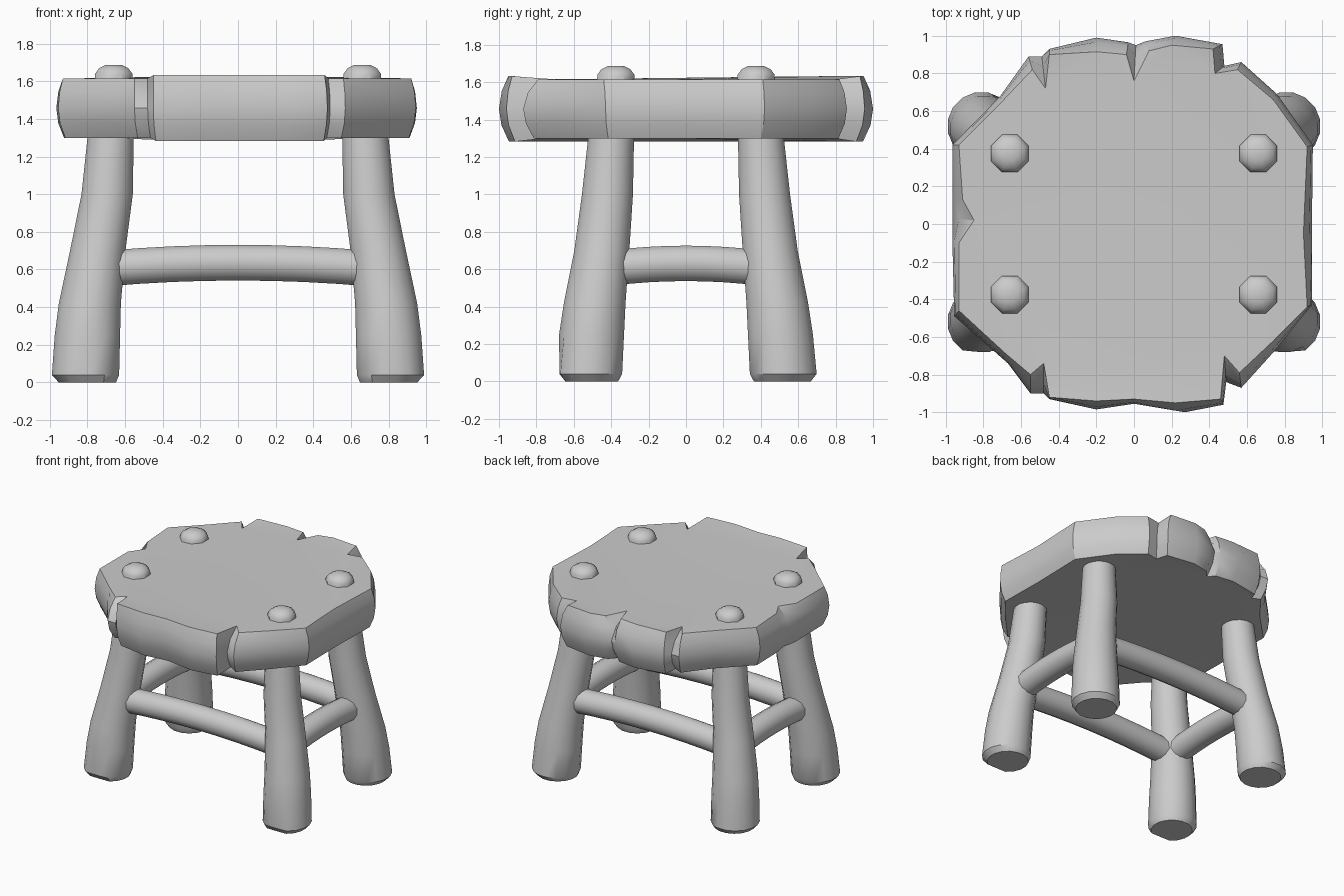
import bpy, bmesh, math
from mathutils import Vector

if "Cube" in bpy.data.objects:
    bpy.data.objects.remove(bpy.data.objects["Cube"])


def finish(bm, name, angle=35):
    bmesh.ops.recalc_face_normals(bm, faces=bm.faces[:])
    me = bpy.data.meshes.new(name)
    bm.to_mesh(me)
    bm.free()
    ob = bpy.data.objects.new(name, me)
    bpy.context.collection.objects.link(ob)
    bpy.ops.object.select_all(action='DESELECT')
    ob.select_set(True)
    bpy.context.view_layer.objects.active = ob
    bpy.ops.object.shade_smooth_by_angle(angle=math.radians(angle))
    return ob


def loft(rings, name, angle=35):
    """Skin a list of equal-length point rings and cap both ends."""
    bm = bmesh.new()
    vs = [[bm.verts.new(p) for p in r] for r in rings]
    n = len(rings[0])
    for a, b in zip(vs, vs[1:]):
        for i in range(n):
            j = (i + 1) % n
            bm.faces.new((a[i], a[j], b[j], b[i]))
    caps = [bm.faces.new(vs[0]), bm.faces.new(vs[-1])]
    bmesh.ops.triangulate(bm, faces=caps)
    return finish(bm, name, angle)


def circle(c, r, n, u=(1, 0, 0), v=(0, 1, 0)):
    c, u, v = Vector(c), Vector(u), Vector(v)
    return [c + r * (u * math.cos(t) + v * math.sin(t))
            for t in (2 * math.pi * (i + 0.5) / n for i in range(n))]


# Seat: weathered outline, (widest x, y, top-face x, y)
outline = [
    (.95, .42, .92, .41), (.945, -.03, .90, -.05), (.945, -.43, .92, -.44),
    (.76, -.66, .73, -.63), (.57, -.87, .56, -.79), (.49, -.84, .48, -.70),
    (.475, -.96, .46, -.93), (.27, -1.0, .22, -.95), (.0, -.955, .0, -.93),
    (-.20, -.985, -.2, -.94), (-.45, -.93, -.45, -.92), (-.48, -.90, -.48, -.74),
    (-.55, -.90, -.55, -.80), (-.67, -.74, -.68, -.69), (-.955, -.49, -.93, -.46),
    (-.965, -.08, -.93, -.10), (-.965, .03, -.85, .02), (-.965, .14, -.91, .13),
    (-.965, .42, -.93, .42), (-.71, .68, -.72, .63), (-.56, .89, -.54, .82),
    (-.49, .89, -.47, .72), (-.45, .93, -.45, .90), (-.2, .99, -.2, .915),
    (-.03, .965, -.04, .90), (.01, .95, .0, .76), (.06, .97, .08, .92),
    (.22, 1.0, .2, .95), (.47, .955, .42, .93), (.48, .84, .43, .80),
    (.57, .86, .55, .82), (.76, .69, .74, .66)]
rings = []
for t in (-1, -.5, 0, .55, 1):
    ring = []
    for mx, my, tx, ty in outline:
        if t < 0:   # underside is a softer copy of the outline
            tx, ty = .955 * mx * .7 + tx * .3, .945 * my * .7 + ty * .3
        w = t * t
        half = .175 if abs(mx) < .478 else .158
        ring.append((mx + (tx - mx) * w, my + (ty - my) * w, 1.457 + half * t))
    rings.append(ring)
loft(rings, "seat", 30)

# Legs (x, y, z, radius) and the pegs that end them above the seat
leg_path = [(.80, .515, 0, .155), (.81, .52, .04, .182), (.80, .505, .25, .177),
            (.787, .488, .42, .168), (.745, .45, .70, .150), (.695, .42, 1.0, .139),
            (.678, .402, 1.28, .126), (.67, .39, 1.42, .12)]
peg_path = [(1.58, .11), (1.64, .107), (1.668, .085), (1.687, .045)]
for sx, side in ((-1, "left"), (1, "right")):
    for sy, end in ((-1, "front"), (1, "back")):
        rings = [circle((sx * x, sy * y, z), r, 16) for x, y, z, r in leg_path]
        if sy < 0:      # split in the foot of the front legs
            for k in (0, 1):
                for i in (11, 12):
                    rings[k][i].y += .022
        loft(rings, f"{end}_{side}_leg")
        loft([circle((sx * .66, sy * .375, z), r, 8) for z, r in peg_path],
             f"{end}_{side}_peg", 40)


# Stretchers: gently bowed round bars between the legs
def stretcher(name, half, offset, along_x, rise):
    rings = []
    for i in range(9):
        s = i / 4 - 1
        z = .605 + rise * (1 - s * s)
        c = (s * half, offset, z) if along_x else (offset, s * half, z)
        u = (0, 1, 0) if along_x else (1, 0, 0)
        rings.append(circle(c, .098, 12, u, (0, 0, 1)))
    loft(rings, name)


for s, end, side in ((-1, "front", "left"), (1, "back", "right")):
    stretcher(f"{end}_stretcher", .70, s * .455, True, .031)
    stretcher(f"{side}_stretcher", .41, s * .75, False, .026)
